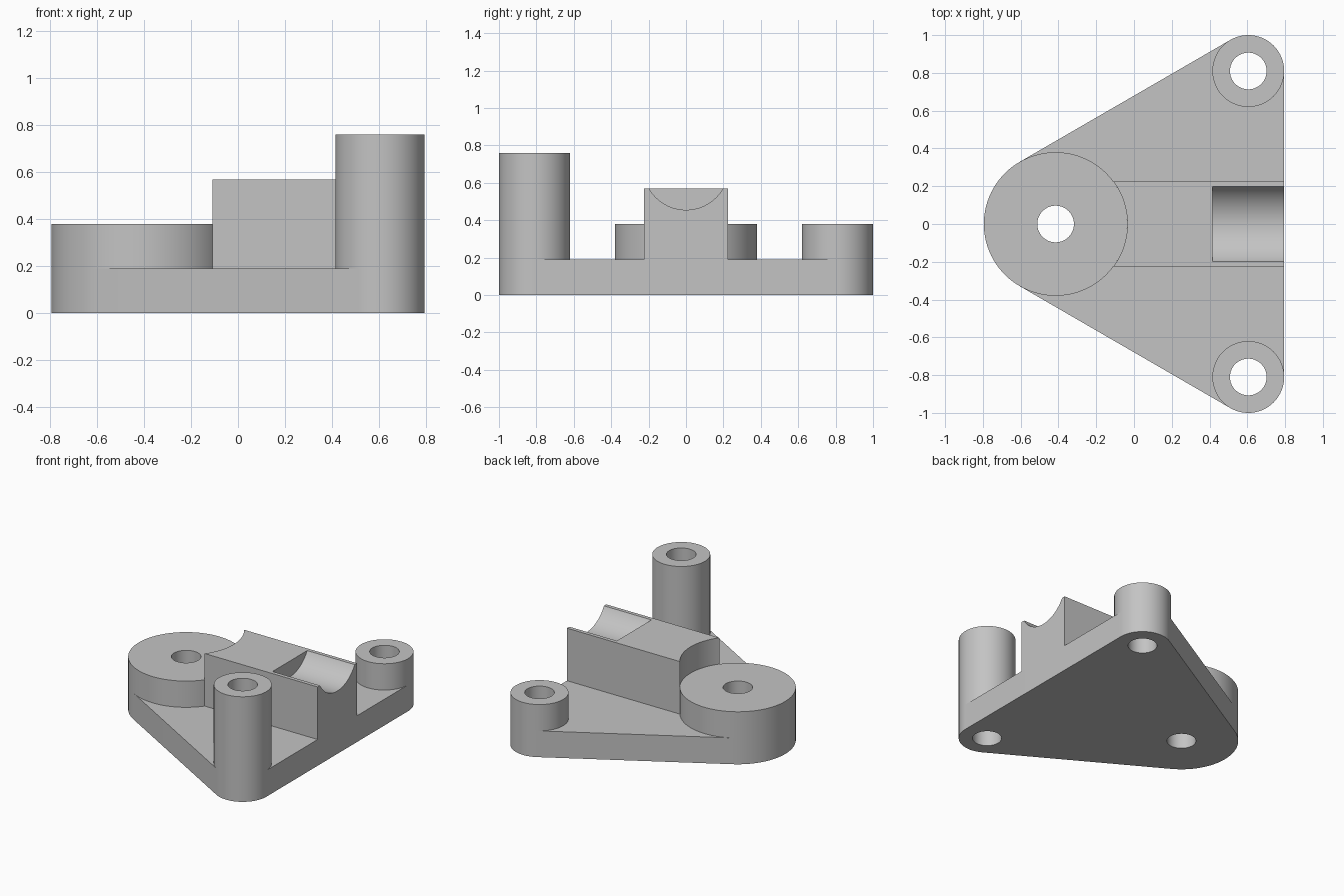
import bpy
import bmesh
from math import asin, cos, pi, radians, sin

cube = bpy.data.objects.get("Cube")
if cube:
    bpy.data.objects.remove(cube, do_unlink=True)

grey = bpy.data.materials.new("plain_grey")
grey.use_nodes = True
colour = (0.55, 0.55, 0.55, 1)
grey.diffuse_color = colour
grey.node_tree.nodes["Principled BSDF"].inputs["Base Color"].default_value = colour

PLATE = 0.19
HOLE = 0.097
MAIN = (-0.415, 0)
FRONT = (0.605, -0.81)
BACK = (0.605, 0.81)
R_MAIN, R_POST = 0.38, 0.19


def arc(centre, radius, start, end, steps):
    """Points along an arc, angles in radians, both ends included."""
    angles = [start + (end - start) * i / steps for i in range(steps + 1)]
    return [(centre[0] + radius * cos(a), centre[1] + radius * sin(a)) for a in angles]


def circle(centre, radius):
    return arc(centre, radius, 0, 2 * pi, 96)[:-1]


def prism(name, outline, low, high):
    """Extrude a flat outline upward into a solid."""
    bm = bmesh.new()
    face = bm.faces.new([bm.verts.new((x, y, low)) for x, y in outline])
    top = bmesh.ops.extrude_face_region(bm, geom=[face])["geom"]
    verts = [v for v in top if isinstance(v, bmesh.types.BMVert)]
    bmesh.ops.translate(bm, verts=verts, vec=(0, 0, high - low))
    bmesh.ops.recalc_face_normals(bm, faces=bm.faces)
    mesh = bpy.data.meshes.new(name)
    bm.to_mesh(mesh)
    bm.free()
    mesh.materials.append(grey)
    obj = bpy.data.objects.new(name, mesh)
    bpy.context.collection.objects.link(obj)
    return obj


def activate(obj):
    bpy.ops.object.select_all(action="DESELECT")
    obj.select_set(True)
    bpy.context.view_layer.objects.active = obj


def cut(obj, cutter):
    """Subtract the cutter, then discard it."""
    cutter.hide_render = True
    mod = obj.modifiers.new("cut", "BOOLEAN")
    mod.operation = "DIFFERENCE"
    mod.solver = "EXACT"
    mod.object = cutter
    activate(obj)
    bpy.ops.object.modifier_apply(modifier=mod.name)
    bpy.data.objects.remove(cutter, do_unlink=True)


def drill(obj, centre):
    cut(obj, prism("hole_cutter", circle(centre, HOLE), -0.1, 1))


# Rounded triangular base plate with three through holes
third = radians(120)
outline = (arc(BACK, R_POST, 0, third, 32)
           + arc(MAIN, R_MAIN, third, 2 * third, 32)
           + arc(FRONT, R_POST, 2 * third, 3 * third, 32))
plate = prism("base_plate", outline, 0, PLATE)
for spot in (MAIN, FRONT, BACK):
    drill(plate, spot)
parts = [plate]

# Bored bosses standing on the plate
for name, spot, radius, height in (("main_boss", MAIN, R_MAIN, 0.38),
                                   ("front_post", FRONT, R_POST, 0.76),
                                   ("back_post", BACK, R_POST, 0.38)):
    boss = prism(name, circle(spot, radius), PLATE, height)
    drill(boss, spot)
    parts.append(boss)

# Central block, hollowed at one end to fit around the main boss
half = 0.225
reach = asin(half / R_MAIN)
block = prism("centre_block",
              arc(MAIN, R_MAIN, reach, -reach, 24) + [(0.795, -half), (0.795, half)],
              PLATE, 0.57)

# Round cradle groove at the other end of the block
groove = prism("groove_cutter", circle((0, 0), 0.228), 0, 0.6)
groove.rotation_euler = (0, pi / 2, 0)
groove.location = (0.415, 0, 0.683)
bpy.context.view_layer.update()
cut(block, groove)
parts.append(block)

for part in parts:
    activate(part)
    bpy.ops.object.shade_smooth_by_angle(angle=radians(25))
